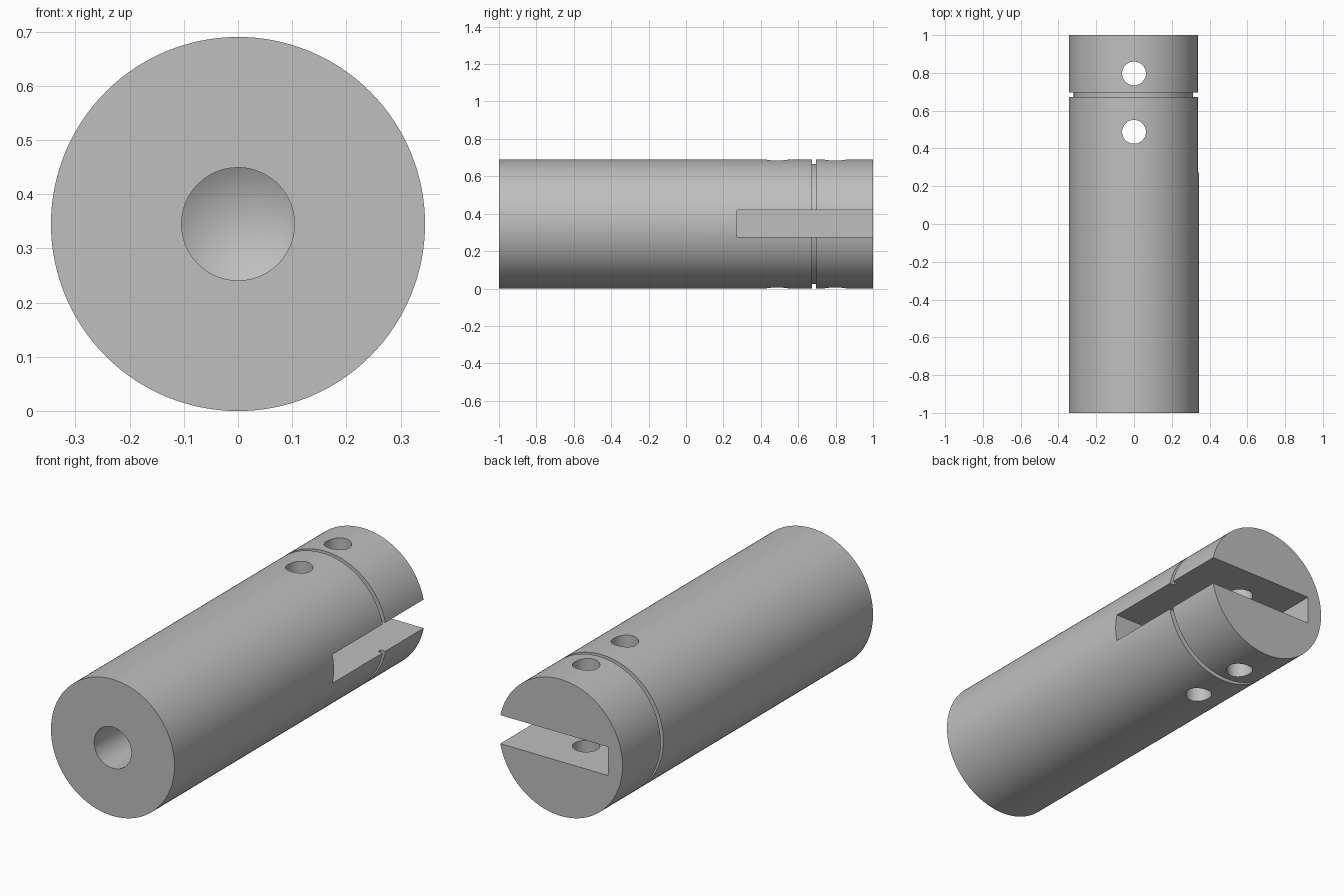
import bpy, bmesh, math
from mathutils import Matrix, Vector

if "Cube" in bpy.data.objects:
    bpy.data.objects.remove(bpy.data.objects["Cube"], do_unlink=True)

R = 0.345           # shaft radius, also the height of its axis
GROOVE_R = 0.32
BORE_R = 0.104
SEGMENTS = 128

steel = bpy.data.materials.new("grey steel")
steel.use_nodes = True
GREY = (0.52, 0.52, 0.52, 1)
steel.diffuse_color = GREY
steel.node_tree.nodes["Principled BSDF"].inputs["Base Color"].default_value = GREY


def add_object(name, bm):
    bmesh.ops.recalc_face_normals(bm, faces=bm.faces[:])
    mesh = bpy.data.meshes.new(name)
    bm.to_mesh(mesh)
    bm.free()
    mesh.materials.append(steel)
    obj = bpy.data.objects.new(name, mesh)
    bpy.context.collection.objects.link(obj)
    return obj


def lathe(name, profile):
    """Turn (radius, y) points about the long axis."""
    bm = bmesh.new()
    verts = [bm.verts.new((r, y, R)) for r, y in profile]
    edges = [bm.edges.new(pair) for pair in zip(verts, verts[1:])]
    bmesh.ops.spin(bm, geom=verts + edges, cent=(0, 0, R), axis=(0, 1, 0),
                   angle=math.tau, steps=SEGMENTS, use_duplicate=False)
    bmesh.ops.remove_doubles(bm, verts=bm.verts[:], dist=1e-5)
    return add_object(name, bm)


def cut(target, cutter):
    cutter.hide_render = True
    mod = target.modifiers.new("cut", 'BOOLEAN')
    mod.operation = 'DIFFERENCE'
    mod.solver = 'EXACT'
    mod.object = cutter
    bpy.context.view_layer.objects.active = target
    bpy.ops.object.modifier_apply(modifier=mod.name)
    bpy.data.objects.remove(cutter, do_unlink=True)


# Shaft with a conical-ended blind bore in front and a ring groove near the back
shaft = lathe("slotted_shaft", [
    (0, -0.34), (BORE_R, -0.4), (BORE_R, -1), (R, -1),
    (R, 0.673), (GROOVE_R, 0.673), (GROOVE_R, 0.695), (R, 0.695),
    (R, 1), (0, 1)])

# Slot open to the left side and the back
low, high = Vector((-0.263, 0.273, 0.275)), Vector((0.5, 1.2, 0.419))
bm = bmesh.new()
bmesh.ops.create_cube(bm, size=1, matrix=Matrix.Translation((low + high) / 2)
                      @ Matrix.Diagonal((*(high - low), 1)))
cut(shaft, add_object("slot_cutter", bm))

# Two vertical pin holes
for y in (0.488, 0.797):
    bm = bmesh.new()
    bmesh.ops.create_cone(bm, cap_ends=True, segments=48, radius1=0.063, radius2=0.063,
                          depth=1, matrix=Matrix.Translation((0, y, R)))
    cut(shaft, add_object("pin_hole_cutter", bm))

# Smooth turned surfaces, sharp machined edges
bpy.ops.object.select_all(action='DESELECT')
shaft.select_set(True)
bpy.context.view_layer.objects.active = shaft
bpy.ops.object.shade_smooth_by_angle(angle=math.radians(20))
